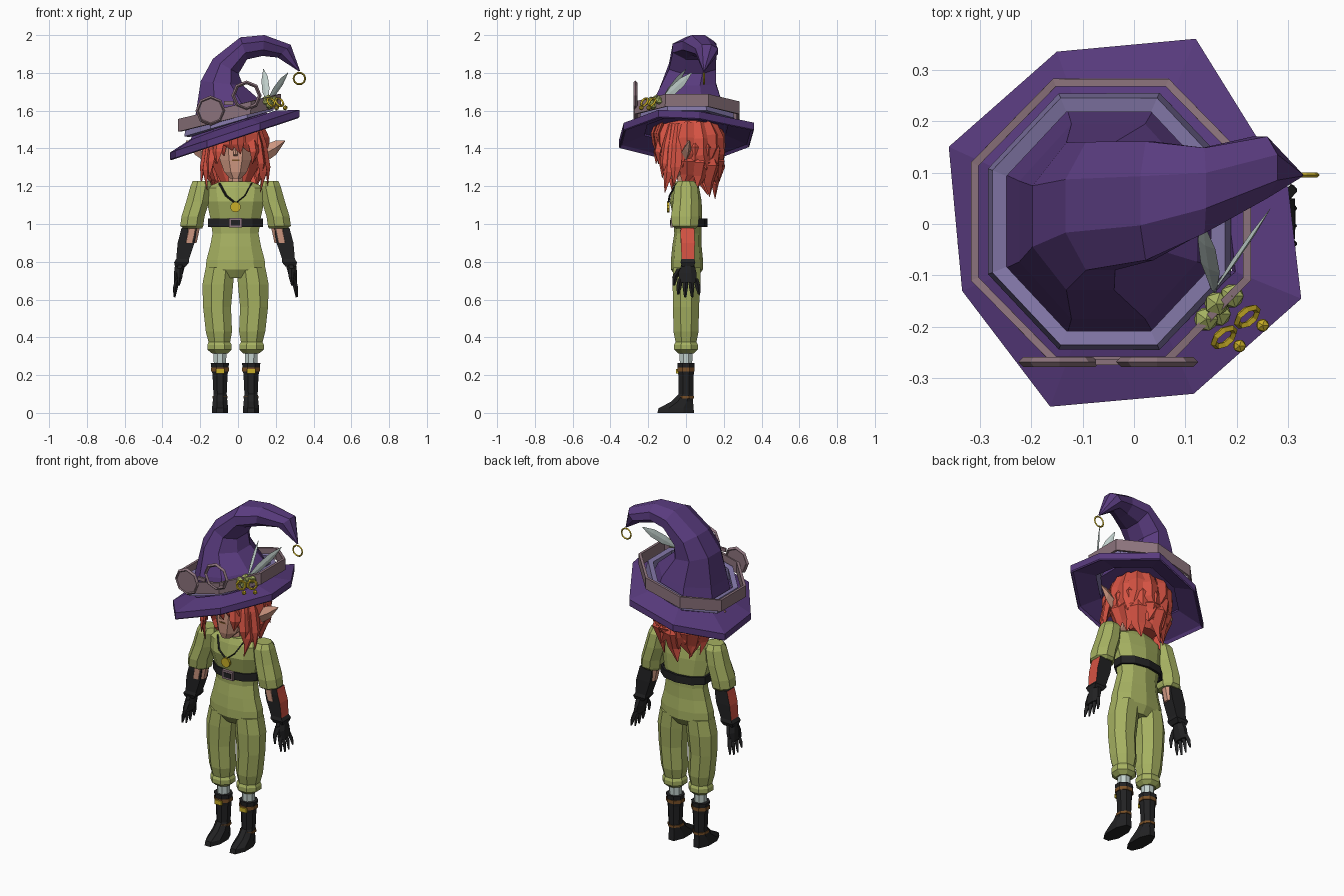
import bpy, bmesh, random
from math import sin, cos, pi, radians
from mathutils import Vector

random.seed(4)
if "Cube" in bpy.data.objects:
    bpy.data.objects.remove(bpy.data.objects["Cube"])


def material(name, *rgb):
    m = bpy.data.materials.new(name)
    m.use_nodes = True
    m.diffuse_color = (*rgb, 1)
    m.node_tree.nodes["Principled BSDF"].inputs["Base Color"].default_value = (*rgb, 1)
    return m


PURPLE = material("hat purple", .10, .044, .21)
LAVENDER = material("band lavender", .22, .18, .38)
MAUVE = material("strap mauve", .26, .17, .20)
RED = material("hair red", .66, .085, .055)
SKIN = material("skin", .62, .31, .22)
GREEN = material("cloth green", .38, .44, .12)
BLACK = material("leather black", .016, .016, .017)
GOLD = material("gold", .58, .42, .02)
PALE = material("pale feather", .55, .65, .62)
BROWN = material("strap brown", .19, .08, .02)
MID = -.013  # the body's middle line


def ring(x, y, z, rx, ry, tilt=0, n=8, turn=pi / 8):
    """Ellipse of n points, tilted about y."""
    a = radians(tilt)
    ts = [turn + 2 * pi * i / n for i in range(n)]
    return [Vector((x + rx * cos(t) * cos(a), y + ry * sin(t), z + rx * cos(t) * sin(a))) for t in ts]


def build(name, lofts, mat, side=None, caps=True, thick=0):
    """Skin one or more lists of rings into one object; side mirrors about the body."""
    bm = bmesh.new()
    for rings in lofts:
        rows = []
        for r in rings:
            pts = [Vector(p) for p in r]
            if side:
                pts = [Vector((MID + side * p.x, p.y, p.z)) for p in pts]
            rows.append([bm.verts.new(p) for p in pts])
        n = len(rows[0])
        for a, b in zip(rows, rows[1:]):
            for i in range(n):
                j = (i + 1) % n
                bm.faces.new((a[i], a[j], b[j], b[i]))
        if caps:
            bm.faces.new(rows[0])
            bm.faces.new(rows[-1])
    bmesh.ops.recalc_face_normals(bm, faces=bm.faces)
    me = bpy.data.meshes.new(name)
    bm.to_mesh(me)
    bm.free()
    me.materials.append(mat)
    ob = bpy.data.objects.new(name, me)
    bpy.context.collection.objects.link(ob)
    if thick:
        mod = ob.modifiers.new("thickness", "SOLIDIFY")
        mod.thickness, mod.offset = thick, 0
    return ob


def tube(name, sections, mat, side=None, n=8, **kw):
    return build(name, [[ring(*s, n=n, turn=pi / n) for s in sections]], mat, side, **kw)


def blade(points, widths, across, flat=.35):
    """Diamond-section strand through points; across is its wide direction."""
    d = Vector(across).normalized()
    run = (Vector(points[-1]) - Vector(points[0])).normalized()
    nrm = d.cross(run).normalized()
    return [[Vector(p) + d * w, Vector(p) + nrm * w * flat, Vector(p) - d * w, Vector(p) - nrm * w * flat]
            for p, w in zip(points, widths)]


def finish(name, mat):
    ob = bpy.context.object
    ob.name = name
    ob.data.materials.append(mat)
    return ob


def hoop(name, loc, big, small, mat, rot=(pi / 2, 0, 0), n=10):
    bpy.ops.mesh.primitive_torus_add(location=loc, rotation=rot, major_radius=big, minor_radius=small,
                                     major_segments=n, minor_segments=4)
    return finish(name, mat)


def disc(name, loc, r, depth, mat, n=10):
    bpy.ops.mesh.primitive_cylinder_add(vertices=n, radius=r, depth=depth, location=loc, rotation=(pi / 2, 0, 0))
    return finish(name, mat)


def ball(name, loc, r, mat):
    bpy.ops.mesh.primitive_ico_sphere_add(subdivisions=1, radius=r, location=loc)
    return finish(name, mat)


def box(name, loc, size, mat):
    bpy.ops.mesh.primitive_cube_add(size=1, location=loc)
    bpy.context.object.scale = size
    return finish(name, mat)


# Hat brim: tilted uneven octagon with a rim, open in the middle
edge = [(.325, -.145), (.30, .07), (.12, .36), (-.15, .335), (-.36, .15), (-.334, -.13), (-.163, -.355), (.116, -.33)]


def brim_ring(scale, lift):
    return [(-.03 + (x + .03) * scale, y * scale, 1.475 + .33 * (-.03 + (x + .03) * scale) + lift) for x, y in edge]


build("hat_brim", [[brim_ring(.62, .03), brim_ring(.96, -.005), brim_ring(.985, -.02), brim_ring(1, -.015),
                    brim_ring(1, .022), brim_ring(.64, .06), brim_ring(.62, .03)]], PURPLE, caps=False)

# Hat crown curling over to its left
tube("hat_crown", [(-.045, .005, 1.50, .235, .24, 18), (-.05, .005, 1.62, .19, .205, 10),
                   (-.085, .015, 1.745, .122, .155, -6), (-.065, .035, 1.835, .085, .135, -30),
                   (.03, .045, 1.93, .066, .125, -73), (.135, .065, 1.945, .06, .09, -95),
                   (.245, .11, 1.915, .052, .065, -135), (.325, .095, 1.81, .004, .004, -150)], PURPLE)
tube("hat_band", [(-.047, .005, 1.53, .252, .255, 17), (-.049, .005, 1.595, .238, .245, 15)],
     LAVENDER, caps=False, thick=.03)
tube("goggle_strap", [(-.045, .005, z, .295, .292, 14) for z in (1.555, 1.622)], MAUVE, caps=False, thick=.016)
for n, x, z in (("right", -.145, 1.60), ("left", .045, 1.68)):
    hoop("goggle_rim_" + n, (x, -.268, z), .07, .01, MAUVE, n=8)
disc("goggle_lens", (-.145, -.268, 1.60), .068, .009, MAUVE, n=8)
box("goggle_bridge", (-.05, -.268, 1.64), (.05, .012, .02), MAUVE)

# Hat trinkets
hoop("hat_tip_ring", (.325, .095, 1.77), .031, .005, GOLD)
base = Vector((.155, -.13, 1.65))
for i, (tip, across) in enumerate((((.135, .0, 1.82), (.7, -.4, .4)), ((.265, .03, 1.80), (-.2, -.45, .7)))):
    tip = Vector(tip)
    pts = [base, base.lerp(tip, .35), base.lerp(tip, .7), tip]
    build(f"feather_{i}", [blade(pts, [.006, .024, .022, .002], across, .2)], PALE)
for i, p in enumerate(((.14, -.185, 1.65), (.16, -.155, 1.66), (.19, -.14, 1.655), (.165, -.175, 1.63))):
    ball(f"berry_{i}", p, .026, GREEN)
for i, (x, y) in enumerate(((.175, -.22), (.22, -.18))):
    hoop(f"charm_ring_{i}", (x, y, 1.645), .024, .007, GOLD, (1, .3, .5), 8)
    ball(f"charm_bead_{i}", (x + .03, y - .017, 1.615), .014, GOLD)

# Head
tube("head", [(MID, -.085, 1.24, .03, .03), (MID, -.06, 1.275, .065, .068), (MID, -.035, 1.34, .09, .098),
              (MID, -.02, 1.43, .105, .11), (MID, 0, 1.53, .09, .1)], SKIN)
tube("neck", [(MID, -.005, 1.16, .06, .06), (MID, -.005, 1.21, .042, .042), (MID, -.01, 1.3, .038, .04)], SKIN)
box("mouth", (MID, -.124, 1.337), (.04, .008, .008), BROWN)
build("nose", [blade([(MID, -.118, 1.41), (MID, -.14, 1.368), (MID, -.122, 1.36)],
                     [.006, .012, .01], (1, 0, 0), .8)], SKIN)

# Hair: cap, fringe and layered locks
tube("hair_cap", [(MID, .06, 1.22, .08, .06), (MID, .07, 1.29, .12, .085), (MID, .05, 1.4, .14, .12),
                  (MID, .012, 1.49, .145, .155), (MID, .01, 1.56, .12, .13)], RED, n=10)
locks = []


def lock(deg, top, low, w, flare=1.0, y=.025):
    t = radians(deg)
    out = Vector((.145 * cos(t), .15 * sin(t), 0))
    side = Vector((-sin(t), cos(t), 0))
    c = Vector((MID, y, 0)) + side * random.uniform(-.01, .01)
    pts = [c + out * .85 + Vector((0, 0, top)),
           c + out * 1.08 + Vector((0, 0, top * .65 + low * .35)),
           c + out * 1.08 * flare + Vector((0, 0, top * .3 + low * .7)),
           c + out * flare * random.uniform(1, 1.12) + side * random.uniform(-.04, .04) + Vector((0, 0, low))]
    locks.append(blade(pts, [w * .7, w, w * .85, .002], side, .5))


for layer, (top, low, flare) in enumerate(((1.54, 1.31, 1.04), (1.47, 1.24, .94), (1.4, 1.16, .8))):
    for k in range(8):
        lock(-4 + k * 26 + (layer % 2) * 9, top, low + random.uniform(-.03, .05), .046, flare)
for deg, low in ((-15, 1.2), (-28, 1.16), (-42, 1.22), (-55, 1.31)):
    for d in (deg, 180 - deg):
        lock(d, 1.53, low + random.uniform(0, .03), .034, 1.14, 0)
for x, low in ((-.11, 1.32), (-.07, 1.36), (-.03, 1.39), (.01, 1.37), (.05, 1.38), (.08, 1.33)):
    y = -.17 + abs(x) * .4
    locks.append(blade([(MID + x * .7, y + .02, 1.56), (MID + x, y - .008, 1.48),
                        (MID + x * 1.1, y, 1.42), (MID + x * 1.1 + .015, y + .012, low)],
                       [.025, .036, .032, .002], (1, 0, 0)))
build("hair_locks", locks, RED)

# Torso, belt and pendant
tube("torso", [(MID, .005, .715, .1, .055), (MID, .005, .76, .166, .085), (MID, .005, .81, .162, .085),
               (MID, .005, .88, .142, .078), (MID, .01, .95, .128, .072), (MID, .01, 1.03, .14, .075),
               (MID, -.002, 1.12, .16, .085), (MID, 0, 1.19, .175, .07), (MID, 0, 1.225, .085, .058)], GREEN, n=10)
tube("belt", [(MID, .02, z, .146, .087) for z in (.985, 1.03)], BLACK, n=10, caps=False, thick=.014)
box("buckle", (MID, -.073, 1.007), (.07, .016, .05), MAUVE)
box("buckle_center", (MID, -.08, 1.007), (.046, .008, .028), BLACK)
disc("pendant", (MID, -.094, 1.09), .028, .014, GOLD)
build("pendant_cord", [blade([(MID + s * .085, -.05, 1.215), (MID + s * .05, -.087, 1.15), (MID, -.094, 1.11)],
                             [.006] * 3, (1, 0, .5), .8) for s in (1, -1)], BLACK)

for s, n in ((1, "left_"), (-1, "right_")):
    # Ear
    build(n + "ear", [[[(x, y, z + h), (x, y - t, z), (x, y, z - h), (x, y + t, z)] for x, y, z, h, t in
                       ((.08, -.01, 1.38, .02, .014), (.17, 0, 1.38, .045, .024), (.215, .01, 1.405, .038, .018),
                        (.262, .02, 1.44, .003, .002))]], SKIN, s)
    # Arm
    tube(n + "sleeve", [(.225, 0, .975, .052, .055), (.232, -.005, .99, .066, .075), (.225, -.005, 1.04, .066, .08),
                        (.2, 0, 1.12, .066, .074), (.183, 0, 1.2, .06, .066), (.18, 0, 1.228, .05, .045)], GREEN, s)
    tube(n + "elbow", [(.245, .005, .9, .042, .036), (.225, .005, 1.0, .044, .04)], SKIN, s)
    glove = tube(n + "glove", [(.292, .01, .775, .04, .044), (.286, .01, .797, .056, .056), (.28, .01, .815, .048, .048),
                               (.262, .01, .9, .063, .052), (.252, .008, .945, .06, .052), (.246, .008, .98, .056, .05)],
                 BLACK, s, n=4)
    glove.data.materials.append(RED)
    for f in glove.data.polygons:
        if f.normal.x * s > .8 and f.center.z > .81:
            f.material_index = 1
    # Hand
    parts = [[ring(.292, .01, .79, .03, .035), ring(.302, .008, .74, .026, .052), ring(.31, .01, .69, .018, .05)]]
    for k in range(4):
        y = -.03 + k * .027
        low = .62 + abs(k - 1.5) * .015
        parts.append(blade([(.306, y, .71), (.318, y * 1.25, .665), (.324, y * 1.35, low - .015)],
                           [.014, .014, .006], (0, 1, 0), .9))
    parts.append(blade([(.295, -.03, .765), (.295, -.058, .72), (.3, -.064, .675)], [.018, .015, .006], (0, 1, 0), .9))
    build(n + "hand", parts, BLACK, s)
    # Leg
    tube(n + "trouser", [(.083, 0, .315, .045, .045), (.085, 0, .335, .07, .068), (.085, 0, .36, .07, .068),
                         (.086, 0, .375, .062, .06), (.088, 0, .43, .075, .072), (.098, 0, .56, .08, .074),
                         (.094, .003, .68, .088, .08), (.082, .005, .77, .082, .078)], GREEN, s)
    tube(n + "sock", [(.082, 0, .23, .035, .035), (.083, 0, .34, .037, .037)], PALE, s)
    tube(n + "boot", [(.082, -.055, 0, .046, .105), (.082, -.052, .025, .046, .1), (.082, -.02, .06, .042, .062),
                      (.082, 0, .1, .038, .042), (.082, 0, .2, .043, .044), (.083, 0, .265, .053, .05)], BLACK, s)
    tube(n + "boot_strap", [(.082, 0, z, .052, .05) for z in (.22, .24)], BROWN, s)
    tube(n + "ankle_strap", [(.082, -.003, z, .043, .049) for z in (.077, .09)], BROWN, s)
    box(n + "boot_buckle", (MID + s * .082, -.047, .22), (.045, .014, .025), GOLD)
